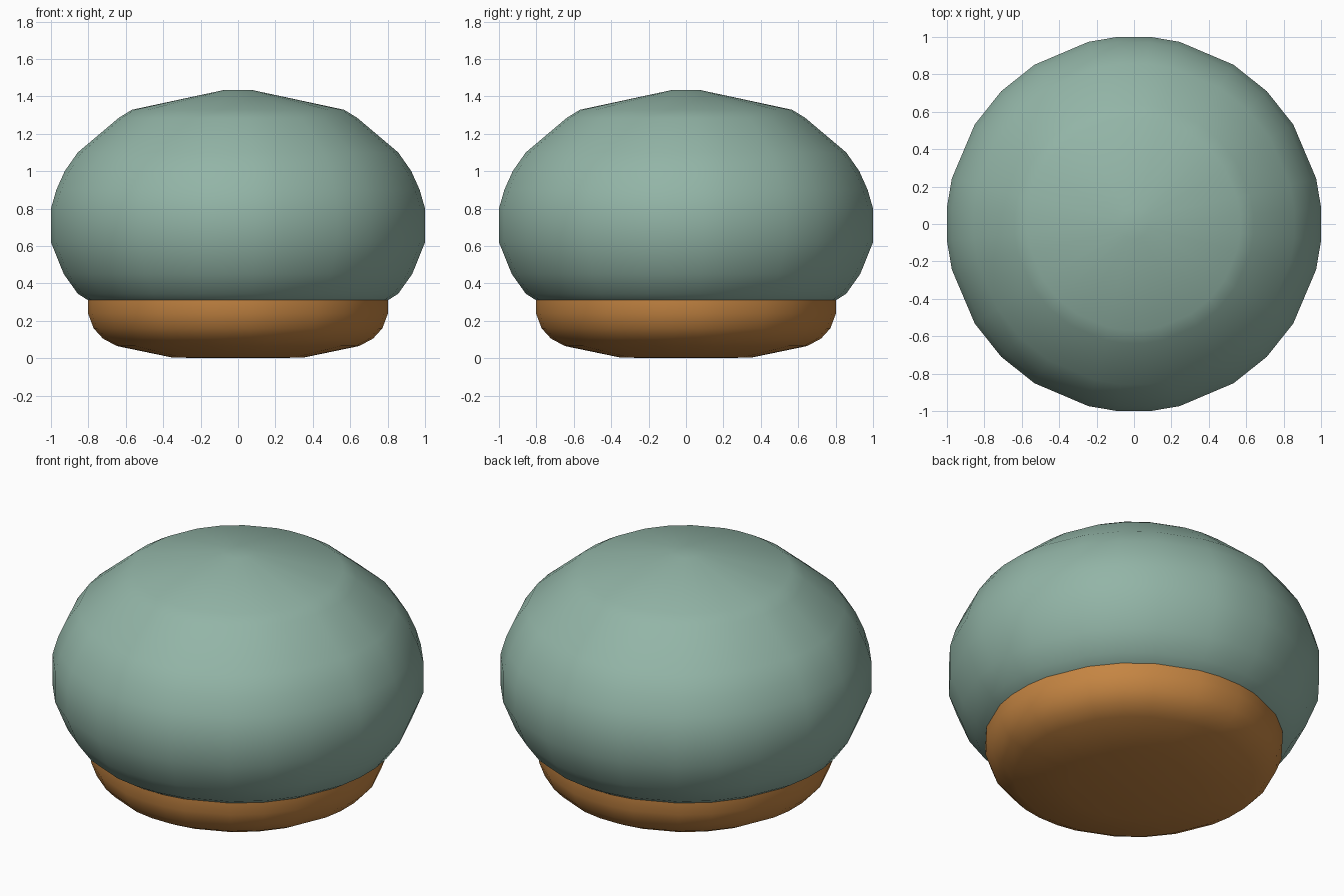
import bpy, bmesh, math

if "Cube" in bpy.data.objects:
    bpy.data.objects.remove(bpy.data.objects["Cube"])

# Uneven facet spacing, repeated in each quarter turn
ANGLES = [math.radians(q * 90 + a) for q in range(4) for a in (5, 14, 32, 45, 58, 76, 85)]


def material(name, rgb):
    m = bpy.data.materials.new(name)
    m.diffuse_color = (*rgb, 1)
    m.use_nodes = True
    m.node_tree.nodes["Principled BSDF"].inputs["Base Color"].default_value = m.diffuse_color
    return m


def lathe(name, profile, mat):
    """Revolve (radius, height) points listed bottom to top; a zero radius closes to a pole."""
    bm = bmesh.new()
    rings = []
    for r, z in profile:
        if r == 0:
            rings.append([bm.verts.new((0, 0, z))])
        else:
            rings.append([bm.verts.new((r * math.cos(a), r * math.sin(a), z)) for a in ANGLES])
    n = len(ANGLES)
    for lo, hi in zip(rings, rings[1:]):
        for i in range(n):
            j = (i + 1) % n
            if len(lo) == 1:
                bm.faces.new((lo[0], hi[j], hi[i]))
            elif len(hi) == 1:
                bm.faces.new((lo[i], lo[j], hi[0]))
            else:
                bm.faces.new((lo[i], lo[j], hi[j], hi[i]))
    mesh = bpy.data.meshes.new(name)
    bm.to_mesh(mesh)
    bm.free()
    mesh.materials.append(mat)
    ob = bpy.data.objects.new(name, mesh)
    bpy.context.collection.objects.link(ob)
    bpy.ops.object.select_all(action='DESELECT')
    ob.select_set(True)
    bpy.context.view_layer.objects.active = ob
    bpy.ops.object.shade_smooth_by_angle(angle=math.radians(35))
    return ob


green = material("sage_green", (0.29, 0.46, 0.385))
orange = material("warm_orange", (0.56, 0.235, 0.055))

# Rounded base with a shallow sloping underside
lathe("base", [(0, 0), (0.35, 0.003), (0.65, 0.065), (0.725, 0.105), (0.775, 0.16),
               (0.805, 0.24), (0.805, 0.31)], orange)

# Bulging dome with a low conical top
lathe("dome", [(0.805, 0.31), (0.86, 0.345), (0.935, 0.45), (1.004, 0.62), (1.004, 0.80),
               (0.975, 0.90), (0.93, 1.00), (0.86, 1.10), (0.64, 1.285), (0.57, 1.328),
               (0.08, 1.433), (0, 1.435)], green)
